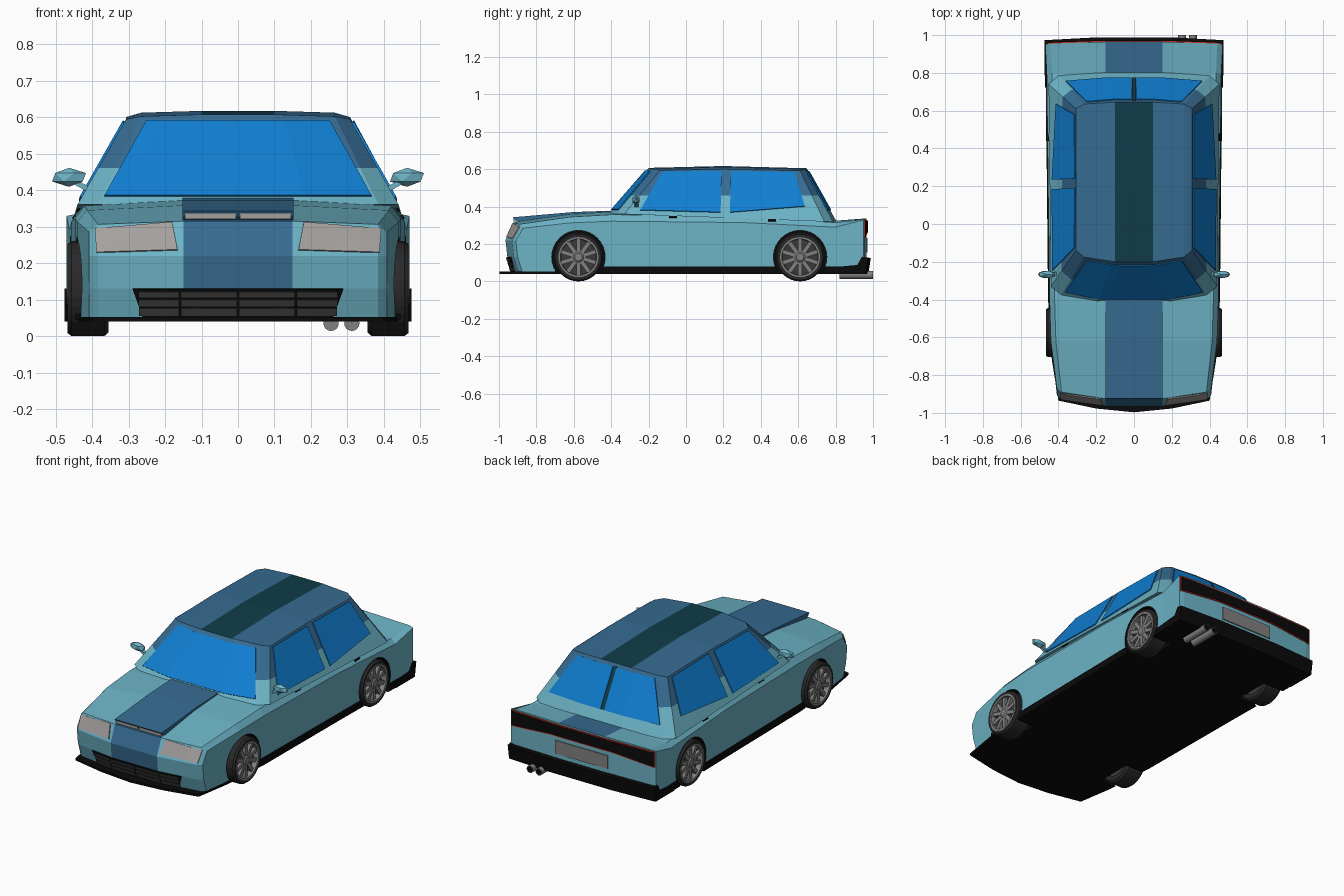
import bpy, bmesh, math
from mathutils import Vector, Matrix
from mathutils.bvhtree import BVHTree

if "Cube" in bpy.data.objects:
    bpy.data.objects.remove(bpy.data.objects["Cube"])


def material(name, r, g, b):
    m = bpy.data.materials.new(name)
    m.diffuse_color = (r, g, b, 1)
    m.use_nodes = True
    m.node_tree.nodes["Principled BSDF"].inputs["Base Color"].default_value = m.diffuse_color
    return m


TEAL = material("teal paint", .15, .45, .56)
BLUE = material("blue paint", .037, .147, .283)
DARK = material("dark roof stripe", .005, .045, .068)
GLASS = material("blue glass", .005, .21, .64)
LAMP = material("headlight grey", .37, .35, .34)
BLACK = material("black trim", .003, .003, .003)
RED = material("tail light red", .58, .026, .012)
RIM = material("rim grey", .22, .22, .22)
TYRE = material("tyre rubber", .022, .022, .022)
GRILLE = material("grille grey", .042, .042, .042)


def finish(bm, name, mats, rule=None):
    bmesh.ops.recalc_face_normals(bm, faces=bm.faces[:])
    bm.normal_update()
    if rule:
        for f in bm.faces:
            f.material_index = rule(f.calc_center_median(), f.normal)
    me = bpy.data.meshes.new(name)
    bm.to_mesh(me)
    for m in mats:
        me.materials.append(m)
    ob = bpy.data.objects.new(name, me)
    bpy.context.collection.objects.link(ob)
    return ob


def loft(name, half, mats, rule=None, caps=None, split_z=None):
    """Skin closed loops running from the middle (x>0) outwards, mirrored in x."""
    loops = [[(-x, y, z) for x, y, z in s] for s in reversed(half)] + half
    bm = bmesh.new()
    rows = [[bm.verts.new(p) for p in s] for s in loops]
    n = len(half[0])
    for a, b in zip(rows, rows[1:]):
        for i in range(n):
            j = (i + 1) % n
            bm.faces.new((a[i], a[j], b[j], b[i]))
    for row in (rows[0], rows[-1]):
        for c in caps or [range(n)]:
            bm.faces.new([row[i] for i in c])
    if split_z:
        bmesh.ops.bisect_plane(bm, geom=bm.verts[:] + bm.edges[:] + bm.faces[:],
                               plane_co=(0, 0, split_z), plane_no=(0, 0, 1))
    ob = finish(bm, name, mats, rule)
    tree = BVHTree.FromBMesh(bm)
    bm.free()
    return ob, tree


def patch(name, tree, axis, corners, mat, nu=1, lift=.003):
    """Thin plate of four 2D corners, projected onto a body along the axis."""
    d = {"front": Vector((0, 1, 0)), "rear": Vector((0, -1, 0)),
         "right": Vector((-1, 0, 0)), "left": Vector((1, 0, 0))}[axis]
    a, b, c, e = [Vector(p) for p in corners]
    bm = bmesh.new()
    rows = []
    for v in (0, .5, 1):
        row = []
        for i in range(nu + 1):
            p = a.lerp(b, i / nu).lerp(e.lerp(c, i / nu), v)
            o = Vector((p.x, 0, p.y)) if d.y else Vector((0, p.x, p.y))
            hit, nor, _, _ = tree.ray_cast(o - d * 2, d)
            if hit is None:
                hit, nor, _, _ = tree.find_nearest(o - d * .6)
            row.append(bm.verts.new(hit + nor * lift))
        rows.append(row)
    for r, s in zip(rows, rows[1:]):
        for i in range(nu):
            bm.faces.new((r[i], r[i + 1], s[i + 1], s[i]))
    ob = finish(bm, name, [mat])
    bm.free()
    sol = ob.modifiers.new("thickness", "SOLIDIFY")
    sol.thickness, sol.offset = .006, 0
    return ob


def slab(name, outline, z0, z1, mat):
    """Flat slab from a right-hand outline (x, y), front to back."""
    pts = outline + [(-x, y) for x, y in reversed(outline) if x > 0]
    bm = bmesh.new()
    f = bm.faces.new([bm.verts.new((x, y, z0)) for x, y in pts])
    ext = bmesh.ops.extrude_face_region(bm, geom=[f])["geom"]
    bmesh.ops.translate(bm, vec=(0, 0, z1 - z0), verts=[v for v in ext if isinstance(v, bmesh.types.BMVert)])
    ob = finish(bm, name, [mat])
    bm.free()
    return ob


def lathe(bm, profile, n, mat, closed=True):
    """Spin (x, r) points round the x axis."""
    rings = [[bm.verts.new((x, r * math.cos(t), r * math.sin(t)))
              for t in [2 * math.pi * k / n for k in range(n)]] for x, r in profile]
    for a, b in zip(rings, rings[1:] + ([rings[0]] if closed else [])):
        for k in range(n):
            bm.faces.new((a[k], a[k - 1], b[k - 1], b[k])).material_index = mat


# Lower body: side profiles at the stripe edge, the hood edge and the flank
YS = (-.925, -.62, -.4, .3, .8, .965)
WS = (.408, .44, .447, .456, .462, .47)
ZS = (.315, .358, .372, .365, .325, .337)
DROP = (.03, .045, .05, .05, .035, .008)


def body_loop(fx, dyf, dyr, k):
    xs = [fx * w if fx else .15 for w in WS]
    ys = [YS[0] + dyf] + list(YS[1:5]) + [YS[5] - dyr]
    front = [(xs[0], -.965 + dyf + d, z) for d, z in ((.035, .05), (.01, .13), (0, .22))]
    top = [(x, y, z - k * d) for x, y, z, d in zip(xs, ys, ZS, DROP)]
    low = [(x, y, .05) for x, y in zip(xs, ys)]
    return front + top + low[:0:-1]


body, body_tree = loft(
    "body", [body_loop(0, 0, 0, 0), body_loop(.94, .035, .01, .3), body_loop(1, .055, .015, 1)],
    [BLACK, TEAL, BLUE], lambda c, n: 2 if abs(c.x) < .1 and n.y < .7 and n.z > -.7 else 1,
    [(0, 1, 2, 3, 4, 13), (4, 5, 12, 13), (5, 6, 11, 12), (6, 7, 10, 11), (7, 8, 9, 10)])

# Cabin with blue upper part and dark roof stripe
cabin, cabin_tree = loft(
    "cabin",
    [[(.2, -.415, .36), (.1, -.2, .607), (.1, .2, .617), (.1, .645, .605), (.15, .805, .32)],
     [(.385, -.375, .36), (.265, -.175, .602), (.265, .2, .612), (.265, .635, .6), (.4, .785, .32)],
     [(.44, -.33, .36), (.307, -.14, .594), (.307, .2, .6), (.307, .61, .592), (.452, .74, .32)]],
    [TEAL, BLUE, DARK],
    lambda c, n: 2 if abs(c.x) < .05 and n.z > .8 else 1 if c.z > .46 else 0, split_z=.46)

# Raised hood panel with two intakes
hood = [(-.915, .328), (-.925, .343), (-.6, .371), (-.4, .378), (-.4, .34), (-.6, .34), (-.88, .31)]
loft("hood_scoop", [[(.152, y, z) for y, z in hood]], [BLUE])
for s in (-1, 1):
    bm = bmesh.new()
    bmesh.ops.create_cube(bm, size=1, matrix=Matrix.Translation((s * .075, -.912, .328)) @ Matrix.Diagonal((.14, .02, .015, 1)))
    finish(bm, "hood_intake", [LAMP])
    bm.free()

# Windows
patch("windscreen", cabin_tree, "front", ((-.365, .382), (.365, .382), (.25, .588), (-.25, .588)), GLASS, 12)
for s, side in ((1, "right"), (-1, "left")):
    patch("rear_glass", cabin_tree, "rear", ((s * .012, .38), (s * .36, .38), (s * .25, .585), (s * .012, .585)), GLASS, 8)
    patch("front_door_glass", cabin_tree, side, ((-.245, .38), (.185, .368), (.19, .588), (-.125, .585)), GLASS)
    patch("rear_door_glass", cabin_tree, side, ((.235, .368), (.635, .4), (.58, .582), (.24, .588)), GLASS)
    # Door handles
    for y, z in ((-.07, .342), (.46, .322)):
        patch("door_handle", body_tree, side, ((y - .022, z - .005), (y + .022, z - .005), (y + .022, z + .005), (y - .022, z + .005)), BLACK, lift=.006)
    # Headlights
    patch("headlight", body_tree, "front", ((s * .165, .235), (s * .385, .228), (s * .39, .293), (s * .18, .311)), LAMP, 4)
patch("rear_glass_bar", cabin_tree, "rear", ((-.011, .38), (.011, .38), (.011, .59), (-.011, .59)), DARK, lift=.001)

# Lower grille: black backing with grey cells
patch("grille_back", body_tree, "front", ((-.26, .053), (.26, .053), (.288, .13), (-.288, .13)), BLACK, 12)
for x0, x1 in ((-.27, -.16), (-.155, -.004), (.004, .155), (.16, .27)):
    for z0, z1 in ((.058, .078), (.084, .102), (.108, .124)):
        patch("grille_cell", body_tree, "front", ((x0, z0), (x1, z0), (x1, z1), (x0, z1)), GRILLE, 2, .006)

# Tail light band: red edge behind a black panel, waisted in the middle
for name, mat, m, lift in (("tail_light_edge", RED, .006, .002), ("tail_panel", BLACK, 0, .005)):
    for s in (-1, 1):
        patch(name, body_tree, "rear", ((s * (.458 + m), .24 - m), (s * .2, .262 - m), (s * .2, .322 + m), (s * (.458 + m), .322 + m)), mat, 6, lift)
    patch(name, body_tree, "rear", ((-.2, .262 - m), (.2, .262 - m), (.2, .322 + m), (-.2, .322 + m)), mat, 6, lift)
patch("number_plate", body_tree, "rear", ((-.17, .155), (.17, .155), (.17, .232), (-.17, .232)), RIM, 4)

# Black floor, side skirts and rear bumper
floor = slab("floor_and_splitter", [(0, -.997), (.2, -.977), (.4, -.935), (.435, -.72), (.455, -.4), (.462, .3), (.474, .96)], .04, .052, BLACK)
skirt = slab("side_skirts", [(.445, -.7), (.454, -.4), (.462, .3), (.474, .95)], .045, .08, BLACK)
bumper = [(.8, .04), (.975, .04), (.988, .125), (.955, .13), (.93, .088), (.8, .075)]
loft("rear_bumper", [[(.2, y, z) for y, z in bumper], [(.475, y - .015, z) for y, z in bumper]], [BLACK])

# Wheel arches
AXLES = (-.575, .61)
bm = bmesh.new()
for y in AXLES:
    for s in (-1, 1):
        bmesh.ops.create_cone(bm, cap_ends=True, segments=32, radius1=.143, radius2=.143, depth=.3,
                              matrix=Matrix.Translation((s * .485, y, .13)) @ Matrix.Rotation(math.pi / 2, 4, 'Y'))
cutter = finish(bm, "arch_cutter", [BLACK])
bm.free()
cutter.hide_render = True
cutter.hide_viewport = True
for ob in (body, floor, skirt):
    mod = ob.modifiers.new("wheel arches", "BOOLEAN")
    mod.operation, mod.solver, mod.object = "DIFFERENCE", "EXACT", cutter

# Wheels: tyre, rim, ten spokes and hub, one mesh used four times
bm = bmesh.new()
for k in range(10):
    m = Matrix.Rotation(k * math.pi / 5, 4, 'X') @ Matrix.Translation((.038, 0, .062)) @ Matrix.Diagonal((.018, .022, .08, 1))
    bmesh.ops.create_cube(bm, size=1, matrix=m)
for f in bm.faces:
    f.material_index = 1
lathe(bm, [(-.056, .095), (-.056, .12), (-.045, .13), (.045, .13), (.056, .122), (.056, .107), (.035, .1)], 32, 0)
lathe(bm, [(.02, .107), (.056, .109), (.056, .097), (.02, .094)], 32, 1)
lathe(bm, [(.018, .03), (.046, .03), (.053, .02), (.053, .001), (.018, .001)], 16, 1)
lathe(bm, [(-.03, .001), (-.03, .1), (.026, .1), (.026, .001)], 32, 2)
wheel = finish(bm, "wheel", [TYRE, RIM, GRILLE])
bm.free()
for i, (s, y) in enumerate([(s, y) for s in (1, -1) for y in AXLES]):
    w = wheel if i == 0 else wheel.copy()
    if i:
        bpy.context.collection.objects.link(w)
    w.location = (s * .411, y, .13)
    w.rotation_euler.z = 0 if s > 0 else math.pi

# Door mirrors on short arms
for s in (-1, 1):
    bm = bmesh.new()
    bmesh.ops.create_icosphere(bm, subdivisions=1, radius=1, matrix=Matrix.Translation((s * .463, -.267, .435)) @ Matrix.Diagonal((.052, .022, .026, 1)))
    bmesh.ops.create_cube(bm, size=1, matrix=Matrix.Translation((s * .428, -.265, .412)) @ Matrix.Rotation(-s * .5, 4, 'Y') @ Matrix.Diagonal((.05, .02, .014, 1)))
    finish(bm, "door_mirror", [TEAL])
    bm.free()

# Twin exhaust pipes
for x in (.255, .312):
    bm = bmesh.new()
    lathe(bm, [(-.09, .001), (-.09, .021), (.09, .021), (.09, .016), (.07, .016), (.07, .001)], 16, 0)
    for f in bm.faces:
        f.material_index = 1 if f.calc_center_median().x > .06 and max(v.co.yz.length for v in f.verts) < .018 else 0
    pipe = finish(bm, "exhaust_pipe", [RIM, BLACK])
    bm.free()
    pipe.location = (x, .91, .035)
    pipe.rotation_euler.z = math.pi / 2
